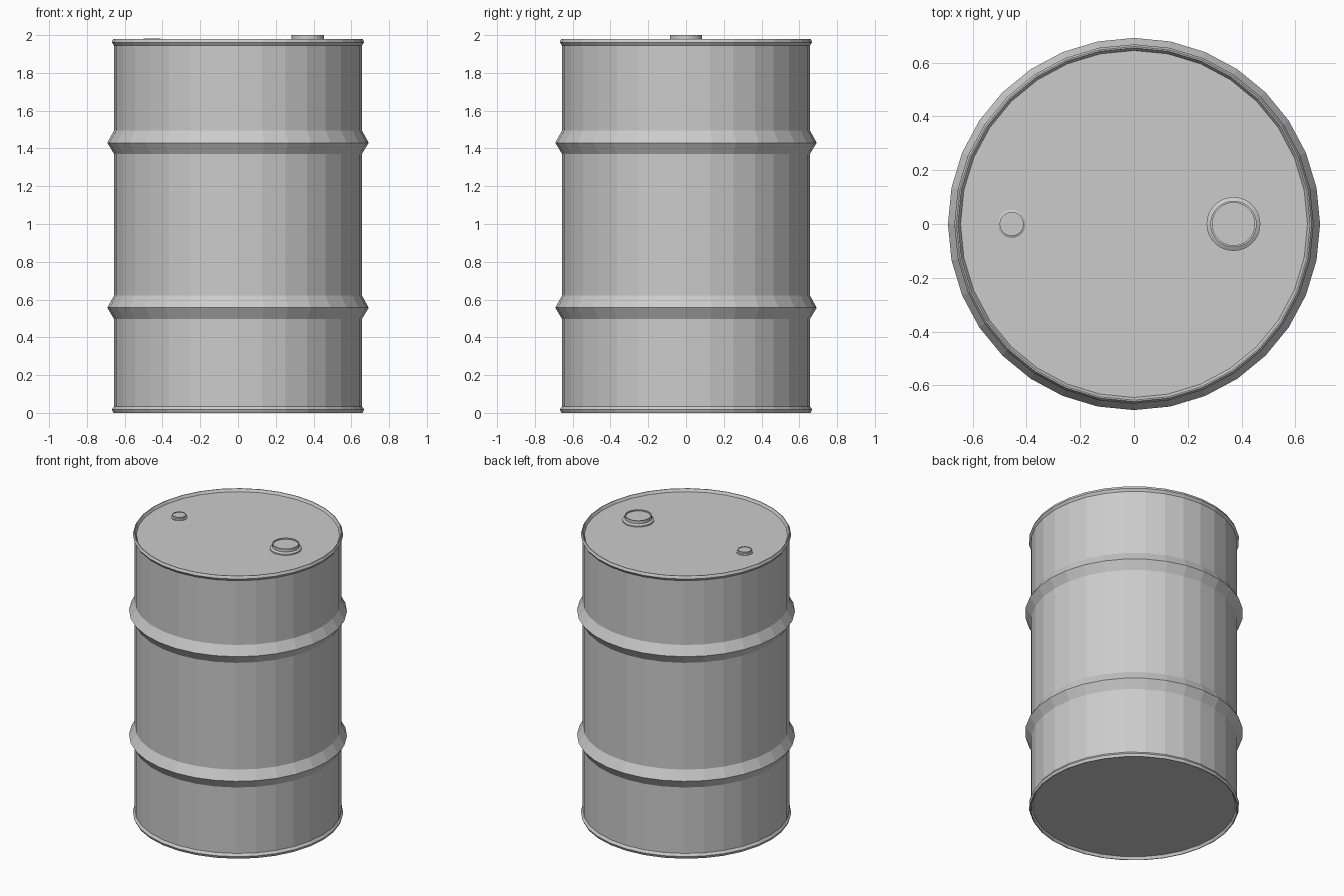
import bpy, bmesh
from math import sin, cos, tau

if "Cube" in bpy.data.objects:
    bpy.data.objects.remove(bpy.data.objects["Cube"])

SIDES = 32


def lathe(name, profile, location=(0, 0, 0), scale=1.0):
    """Spin an (r, z) profile, listed bottom to top, into a solid with capped ends."""
    bm = bmesh.new()
    rings = [[bm.verts.new((r * scale * cos(tau * i / SIDES),
                            r * scale * sin(tau * i / SIDES), z * scale))
              for i in range(SIDES)] for r, z in profile]
    for a, b in zip(rings, rings[1:]):
        for i in range(SIDES):
            j = (i + 1) % SIDES
            bm.faces.new((a[i], a[j], b[j], b[i]))
    bm.faces.new(rings[0][::-1])
    bm.faces.new(rings[-1])
    mesh = bpy.data.meshes.new(name)
    bm.to_mesh(mesh)
    bm.free()
    obj = bpy.data.objects.new(name, mesh)
    obj.location = location
    bpy.context.collection.objects.link(obj)
    return obj


# Drum shell: recessed ends, rolled rims and two rolling hoops
TOP, BODY, LID = 1.98, 0.656, 1.962
rim = [(0.645, 0.018), (0.655, 0.0), (0.66, 0.0), (0.668, 0.018), (BODY, 0.035)]
hoops = []
for peak in (0.557, 1.43):
    hoops += [(BODY, peak - 0.06), (0.692, peak), (BODY, peak + 0.065)]
top_rim = [(r, TOP - z) for r, z in reversed(rim)]
lathe("drum_body", rim + hoops + top_rim)

# Threaded-plug fittings on the lid: flange, neck and shallow recess
plug = [(0.1, 0.0), (0.1, 0.009), (0.086, 0.017), (0.086, 0.038),
        (0.079, 0.038), (0.079, 0.03)]
lathe("large_bung", plug, (0.37, 0, LID))
lathe("small_vent_bung", plug, (-0.455, 0, LID), 0.52)
